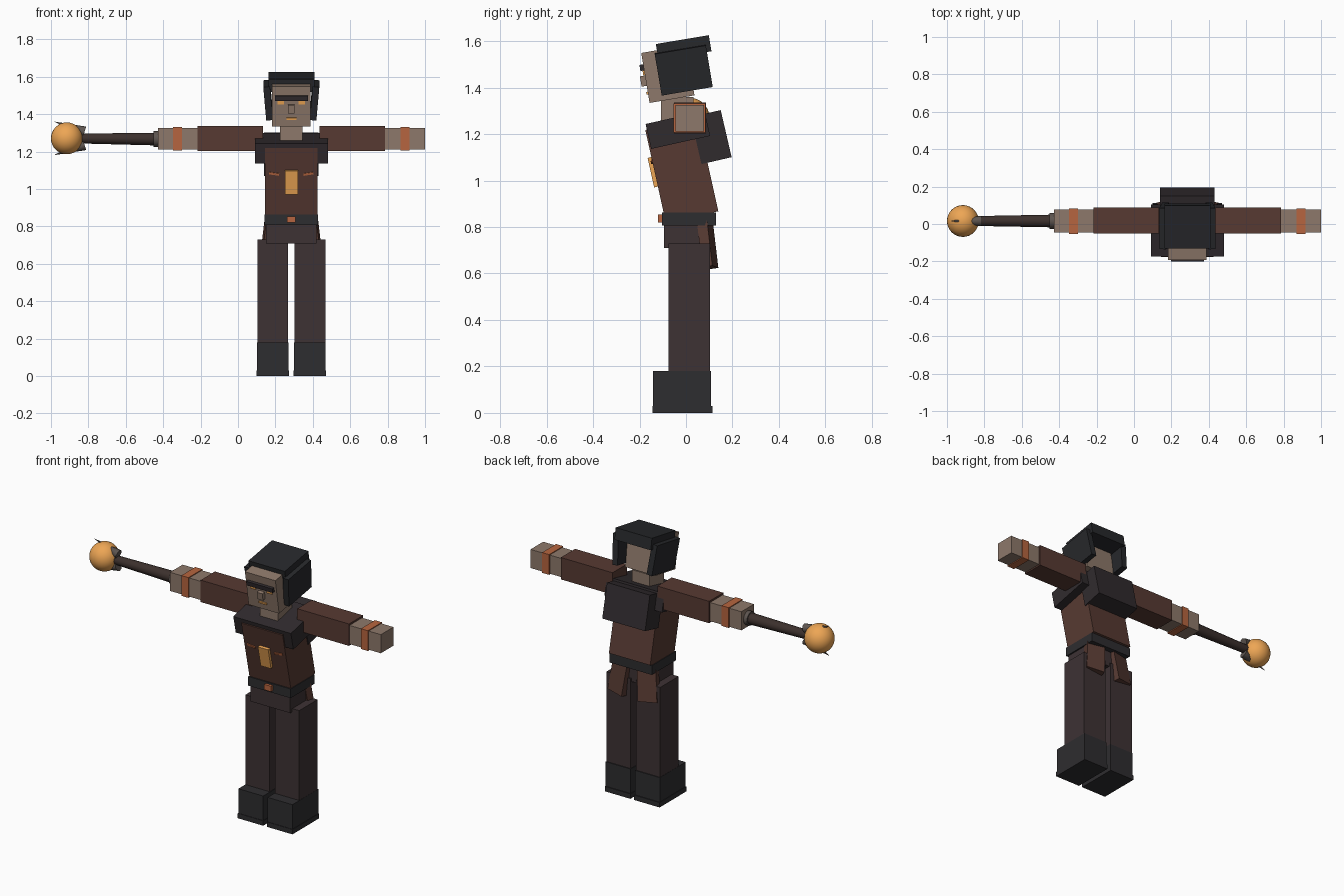
import bpy, math
from mathutils import Matrix, Vector, Euler

if "Cube" in bpy.data.objects:
    bpy.data.objects.remove(bpy.data.objects["Cube"])

CX = 0.285  # body centre line


def mat(name, *rgb):
    m = bpy.data.materials.new(name)
    m.diffuse_color = (*rgb, 1)
    m.use_nodes = True
    m.node_tree.nodes["Principled BSDF"].inputs["Base Color"].default_value = m.diffuse_color
    return m


COAT = mat("coat_brown", 0.095, 0.042, 0.032)
SKIN = mat("skin", 0.27, 0.19, 0.145)
GOLD = mat("gold", 0.85, 0.38, 0.09)
COPPER = mat("copper", 0.47, 0.13, 0.05)
HAIR = mat("hair_black", 0.02, 0.021, 0.024)
DARK = mat("dark_cloth", 0.03, 0.024, 0.027)
LEG = mat("trouser", 0.047, 0.032, 0.034)
BOOT = mat("boot_black", 0.027, 0.026, 0.029)
WOOD = mat("dark_wood", 0.045, 0.03, 0.026)
IRON = mat("iron", 0.11, 0.09, 0.08)


def frame(y, z, tilt):
    """Local frame on the body centre line, leaning forward by tilt degrees."""
    return Matrix.Translation((CX, y, z)) @ Matrix.Rotation(math.radians(tilt), 4, 'X')


BODY = frame(0, 0, 0)


def box(name, size, loc, material, base=BODY, rot=(0, 0, 0)):
    bpy.ops.mesh.primitive_cube_add(size=1)
    o = bpy.context.object
    o.name = name
    o.data.transform(Matrix.Diagonal((*size, 1)))
    o.matrix_world = base @ Matrix.LocRotScale(
        Vector(loc), Euler([math.radians(a) for a in rot]), None)
    o.data.materials.append(material)
    return o


def rod(name, a, b, r1, r2, material, sides):
    a, b = Vector(a), Vector(b)
    bpy.ops.mesh.primitive_cone_add(vertices=sides, radius1=r1, radius2=r2, depth=(b - a).length)
    o = bpy.context.object
    o.name = name
    o.matrix_world = Matrix.LocRotScale((a + b) / 2, (b - a).to_track_quat('Z', 'Y'), None)
    o.data.materials.append(material)
    bpy.ops.object.shade_smooth_by_angle(angle=math.radians(50))
    return o


# Torso, leaning forward
TORSO = frame(-0.018, 1.043, 12.5)
box("torso", (0.28, 0.231, 0.41), (0, 0, 0), COAT, TORSO)
box("chest_plate", (0.07, 0.02, 0.13), (0, -0.122, 0.02), GOLD, TORSO)
box("shoulder_yoke", (0.39, 0.26, 0.11), (0, 0, 0), DARK, frame(-0.035, 1.218, 12.5))
box("back_hood", (0.29, 0.133, 0.208), (0, 0, 0), DARK, frame(0.108, 1.187, 13))
# Hips and belt
box("hips", (0.27, 0.19, 0.12), (0, 0, 0.77), LEG)
box("belt", (0.288, 0.233, 0.056), (0, 0.013, 0.835), BOOT)
box("belt_buckle", (0.046, 0.022, 0.033), (0, -0.11, 0.837), COPPER)

# Paired limbs, chest trims and coat tails
for s, side in ((-1, "right"), (1, "left")):
    box(side + "_chest_trim", (0.055, 0.008, 0.012), (s * 0.092, -0.117, 0.065), COPPER,
        TORSO, (0, s * -8, s * 3))
    box(side + "_leg", (0.164, 0.178, 0.57), (s * 0.1, 0.014, 0.445), LEG)
    box(side + "_boot", (0.168, 0.25, 0.18), (s * 0.099, -0.017, 0.09), BOOT)
    box(side + "_sole", (0.173, 0.258, 0.03), (s * 0.099, -0.016, 0.015), BOOT)
    box(side + "_coat_tail", (0.115, 0.045, 0.215), (s * 0.094, 0.092, 0.732), COAT,
        BODY, (8, s * -5, s * -13))
    box(side + "_sleeve", (0.35, 0.138, 0.134), (s * 0.327, 0.018, 1.27), COAT)
    box(side + "_hand", (0.23, 0.122, 0.114), (s * 0.599, 0.016, 1.269), SKIN)
    box(side + "_wristband", (0.048, 0.136, 0.124), (s * 0.608, 0.015, 1.269), COPPER)

# Neck and head
box("neck", (0.12, 0.14, 0.12), (0, -0.038, 1.3), SKIN)
HEAD = frame(-0.078, 1.458, 9.5)
box("head", (0.206, 0.196, 0.218), (0, 0, 0), SKIN, HEAD)
box("brow", (0.176, 0.025, 0.027), (0, -0.102, 0.046), DARK, HEAD)
box("nose", (0.036, 0.035, 0.045), (0, -0.103, -0.012), SKIN, HEAD)
box("mouth", (0.053, 0.012, 0.011), (0, -0.099, -0.066), GOLD, HEAD)
# Hair: top slab and two flared side curtains
box("hair_top", (0.246, 0.231, 0.07), (0, 0, 0), HAIR, frame(-0.01, 1.572, 9.5))
CURTAIN = frame(-0.01, 1.475, 9.5)
for s, side in ((-1, "right"), (1, "left")):
    box(side + "_eye", (0.036, 0.012, 0.02), (s * 0.056, -0.099, 0.022), GOLD, HEAD)
    box(side + "_hair_curtain", (0.036, 0.223, 0.182), (s * 0.124, 0, 0), HAIR,
        CURTAIN, (0, s * 5, 0))

# Staff held in the right hand, along -x
Y, Z = 0.016, 1.267
rod("staff_shaft", (-0.43, Y, Z), (-0.86, Y, Z + 0.003), 0.034, 0.026, WOOD, 12)
rod("staff_collar", (-0.42, Y, Z), (-0.452, Y, Z), 0.042, 0.042, IRON, 12)
bpy.ops.mesh.primitive_uv_sphere_add(segments=32, ring_count=16, radius=0.085,
                                     location=(-0.915, Y, 1.271))
orb = bpy.context.object
orb.name = "staff_orb"
orb.data.materials.append(GOLD)
bpy.ops.object.shade_smooth_by_angle(angle=math.radians(50))
for s, side in ((-1, "lower"), (1, "upper")):
    rod(side + "_orb_prong", (-0.82, Y, 1.271 + s * 0.036), (-0.984, Y, 1.271 + s * 0.09),
        0.028, 0, IRON, 8)
